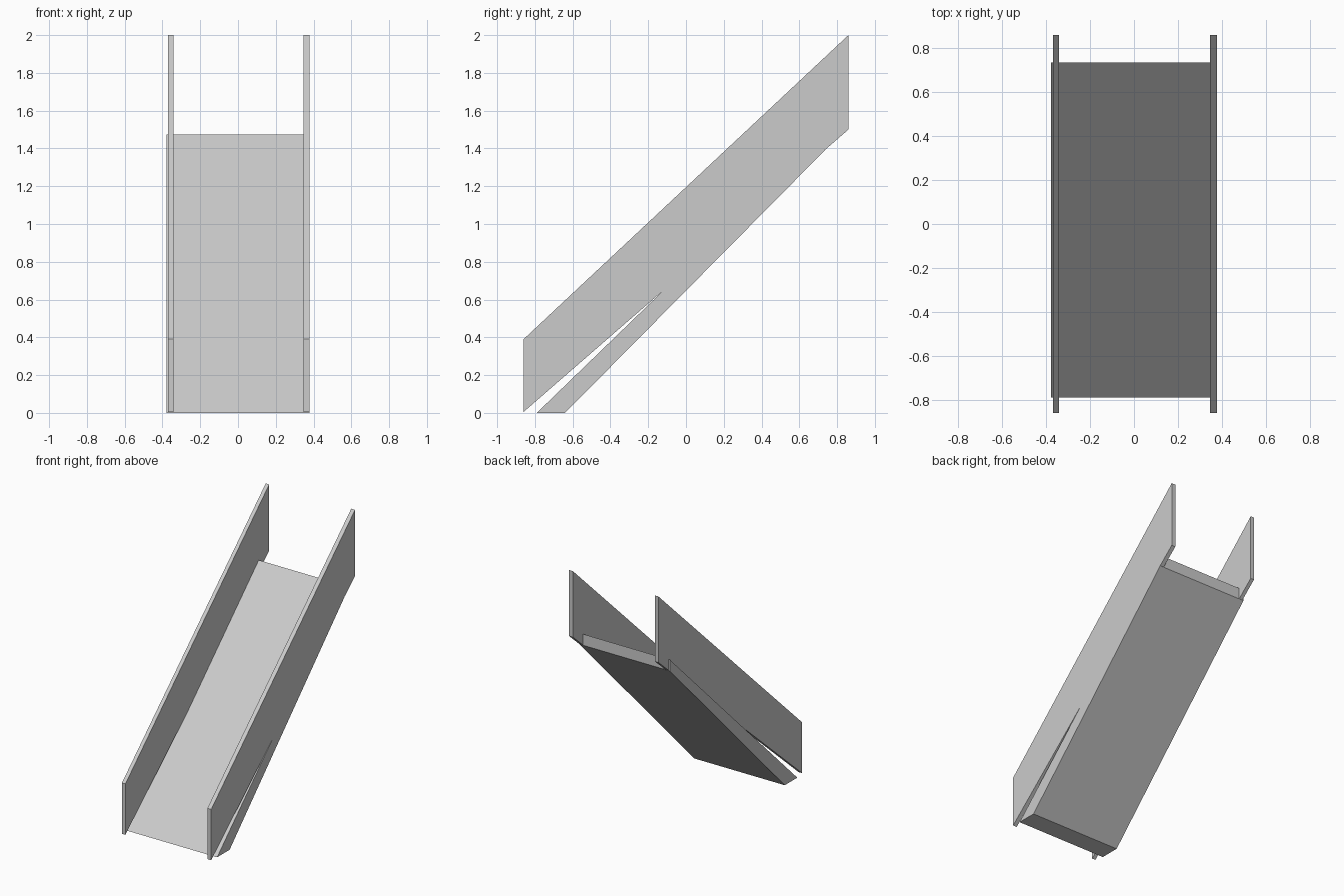
import bpy
import bmesh

cube = bpy.data.objects.get("Cube")
if cube:
    bpy.data.objects.remove(cube, do_unlink=True)

grey = bpy.data.materials.new("light grey")
grey.use_nodes = True
colour = (0.6, 0.6, 0.6, 1)
grey.diffuse_color = colour
grey.node_tree.nodes["Principled BSDF"].inputs["Base Color"].default_value = colour


def extrude_side_profile(name, profile, x_min, x_max):
    """Extrude a (y, z) outline across x."""
    bm = bmesh.new()
    face = bm.faces.new([bm.verts.new((x_min, y, z)) for y, z in profile])
    result = bmesh.ops.extrude_face_region(bm, geom=[face])
    verts = [v for v in result["geom"] if isinstance(v, bmesh.types.BMVert)]
    bmesh.ops.translate(bm, verts=verts, vec=(x_max - x_min, 0, 0))
    bmesh.ops.recalc_face_normals(bm, faces=bm.faces)
    mesh = bpy.data.meshes.new(name)
    bm.to_mesh(mesh)
    bm.free()
    mesh.materials.append(grey)
    obj = bpy.data.objects.new(name, mesh)
    bpy.context.collection.objects.link(obj)
    return obj


# Sloping deck, flat on the ground at its foot and cut upright at its head
deck = [(-0.79, 0), (-0.64, 0), (0.735, 1.39), (0.735, 1.475)]
extrude_side_profile("ramp_deck", deck, -0.379, 0.378)

# Side walls with upright ends, running past both ends of the deck
wall = [(-0.86, 0.005), (0.86, 1.5), (0.86, 2.0), (-0.86, 0.39)]
extrude_side_profile("right_wall", wall, -0.37, -0.341)
extrude_side_profile("left_wall", wall, 0.346, 0.378)
